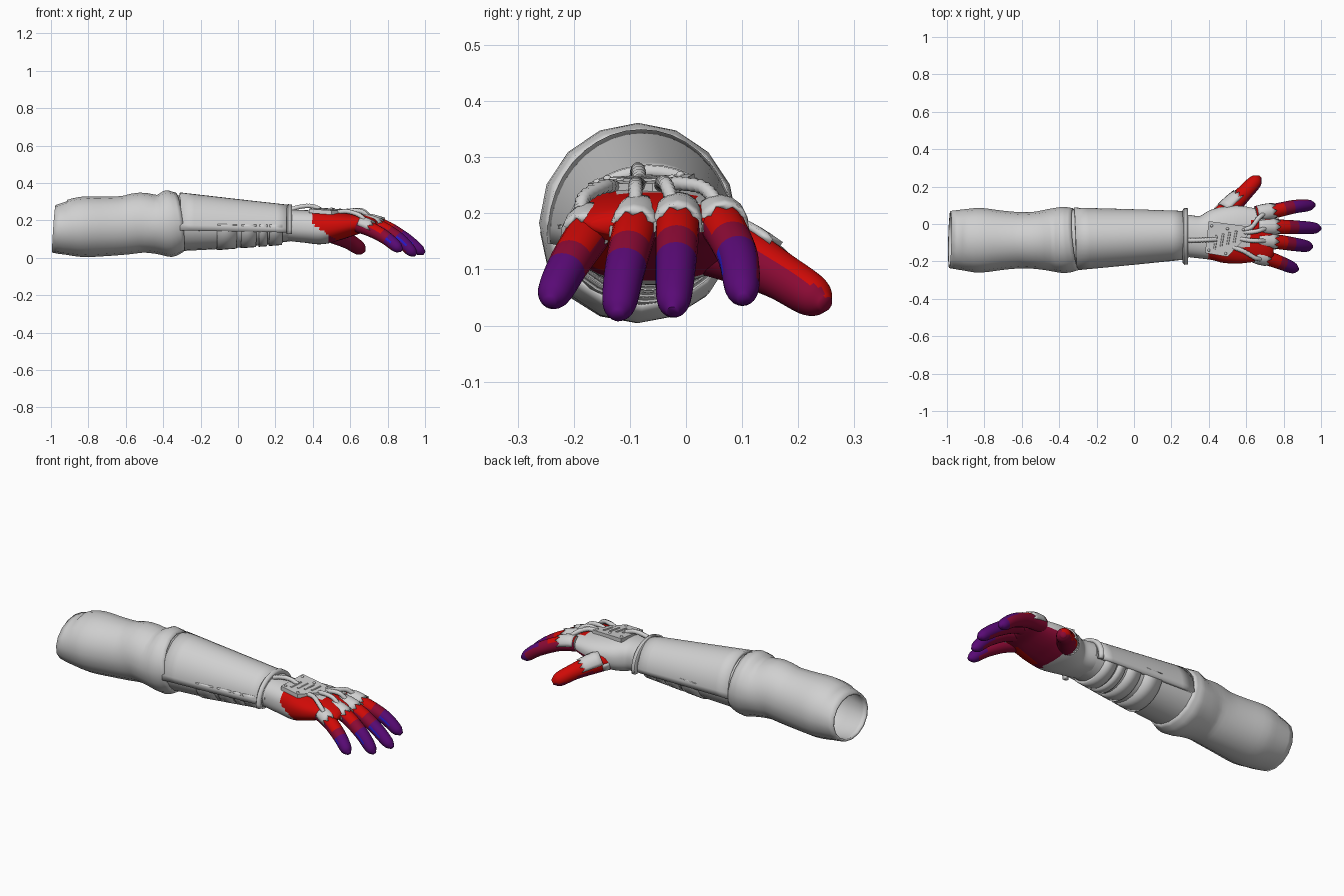
import bpy, bmesh, math
from mathutils import Vector

if "Cube" in bpy.data.objects:
    bpy.data.objects.remove(bpy.data.objects["Cube"], do_unlink=True)


def material(name, color):
    m = bpy.data.materials.new(name)
    m.use_nodes = True
    m.diffuse_color = (*color, 1)
    m.node_tree.nodes["Principled BSDF"].inputs["Base Color"].default_value = (*color, 1)
    return m


MATS = [material("light_grey", (0.63, 0.63, 0.63)), material("red", (0.63, 0.003, 0.002)),
        material("crimson", (0.26, 0.003, 0.035)), material("purple", (0.1, 0.003, 0.18)),
        material("blue", (0.02, 0.01, 0.6))]
GREY, RED, CRIMSON, PURPLE, BLUE = range(5)


def finish(name, bm, angle=40, thick=0):
    me = bpy.data.meshes.new(name)
    bm.to_mesh(me)
    bm.free()
    for m in MATS:
        me.materials.append(m)
    ob = bpy.data.objects.new(name, me)
    bpy.context.collection.objects.link(ob)
    bpy.ops.object.select_all(action='DESELECT')
    ob.select_set(True)
    bpy.context.view_layer.objects.active = ob
    bpy.ops.object.shade_smooth_by_angle(angle=math.radians(angle))
    if thick:
        mod = ob.modifiers.new("thickness", 'SOLIDIFY')
        mod.thickness = thick
        mod.offset = -1


def refine(keys, n):
    """Catmull-Rom through (x, y, z, width, height) keys."""
    P = [Vector(k) for k in keys]
    P = [2 * P[0] - P[1]] + P + [2 * P[-1] - P[-2]]
    out = []
    for i in range(1, len(P) - 2):
        a, b, c, d = P[i - 1:i + 3]
        for s in range(n):
            t = s / n
            out.append(0.5 * (2 * b + (c - a) * t + (2 * a - 5 * b + 4 * c - d) * t * t
                              + (3 * b - a - 3 * c + d) * t ** 3))
    return out + [P[-2]]


def sweep(name, keys, n=4, sides=16, arc=None, cap=True, thick=0, rule=None,
          zigzag=0, ribs=0, shear=None, power=1, angle=40):
    """Loft elliptical rings along a path; arc in degrees gives an open plate."""
    rings = refine(keys, n)
    bm = bmesh.new()
    lo, hi = arc or (0, 360)
    count = sides + 1 if arc else sides
    grid = []
    for i, r in enumerate(rings):
        c = Vector(r[:3])
        t = (Vector(rings[min(i + 1, len(rings) - 1)][:3])
             - Vector(rings[max(i - 1, 0)][:3])).normalized()
        s = Vector((0, 0, 1)).cross(t).normalized()
        u = t.cross(s)
        k = 1 + ribs * (i % 2)
        row = []
        for j in range(count):
            a = math.radians(lo + (hi - lo) * j / sides)
            ca, sa = (math.copysign(abs(f(a)) ** power, f(a)) for f in (math.cos, math.sin))
            p = c + s * ca * r[3] * k + u * sa * r[4] * k
            if zigzag and i == len(rings) - 1 and j % 2:
                p -= t * zigzag
            if shear:
                p.x += shear(p)
            row.append(bm.verts.new(p))
        grid.append(row)
    for i in range(len(grid) - 1):
        for j in range(sides):
            q = (j + 1) % count
            f = bm.faces.new((grid[i][j], grid[i][q], grid[i + 1][q], grid[i + 1][j]))
            f.normal_update()
            if rule:
                f.material_index = rule(f.calc_center_median(), f.normal, i / (len(grid) - 1))
    if cap and not arc:
        bm.faces.new(grid[0][::-1])
        f = bm.faces.new(grid[-1])
        if rule:
            f.material_index = rule(f.calc_center_median(), Vector((1, 0, 0)), 1)
    finish(name, bm, angle, thick)


# Upper sleeve with soft bulges and a slanted open end
sweep("upper_sleeve", [
    (-.985, -.083, .155, .153, .127), (-.9, -.085, .161, .165, .15), (-.82, -.087, .166, .173, .162),
    (-.7, -.087, .169, .158, .159), (-.6, -.087, .175, .15, .157), (-.52, -.087, .188, .154, .161),
    (-.44, -.085, .18, .168, .157), (-.37, -.085, .183, .177, .179), (-.31, -.08, .19, .166, .159)],
    n=3, sides=16, cap=False, thick=.012,
    shear=lambda p: (p.z - .155) * .14 if p.x < -.92 else 0)

# Forearm: inner sleeve, top shell, cuff and underside bands
sweep("forearm_sleeve", [(-.34, -.08, .185, .158, .151), (0, -.072, .172, .14, .118),
                         (.29, -.062, .175, .117, .085)], sides=20)
sweep("forearm_shell", [(-.315, -.08, .16, .168, .19), (-.02, -.07, .153, .15, .163),
                        (.275, -.06, .145, .13, .138)], arc=(-4, 184), sides=20, thick=.02)
sweep("wrist_cuff", [(.258, -.066, .15, .138, .126), (.268, -.066, .15, .152, .137),
                     (.288, -.066, .15, .15, .135)], n=1, arc=(-10, 190), sides=20, thick=.025)
for i, (x, w) in enumerate([(-.115, .105), (.015, .08), (.11, .045), (.165, .07)]):
    ends = []
    for e in (x, x + w):
        f = (e + .34) / .63
        ends.append((e, -.08 + .018 * f, .175, .171 - .044 * f, .152 - .05 * f))
    sweep("underside_band_%d" % (i + 1), ends, n=1, sides=16, arc=(178, 362), thick=.018)


# Hand with coloured palm, pointed red outer edge and knuckle line
def hand_rule(c, nrm, k):
    if c.y < -.13 and c.x > .39 and c.z > .185 - (c.x - .39) * .65:
        return RED
    if nrm.z < -.3:
        return CRIMSON if c.x > .49 else GREY
    return RED if c.x > .62 and c.y < .02 or c.x > .7 else GREY


sweep("hand", [
    (.27, -.062, .175, .112, .084), (.36, -.07, .168, .115, .087), (.45, -.06, .163, .145, .09),
    (.55, -.057, .172, .155, .074), (.65, -.06, .182, .142, .052), (.72, -.06, .18, .128, .035),
    (.745, -.06, .178, .11, .018)], n=8, sides=48, power=.85, rule=hand_rule, angle=60)


# Fingers, each with a grey knuckle plate over its base
def finger_rule(start, inner):
    def rule(c, nrm, k):
        if k < .68 and (nrm.z < -.45 or nrm.y > inner):
            return CRIMSON
        if nrm.y < -.95 and nrm.z > 0 and start < k < .62:
            return BLUE
        if k > start:
            return PURPLE
        return RED if nrm.z > .15 and k < start - .09 else CRIMSON
    return rule


FINGERS = {
    "index": [(.65, .055, .19), (.75, .07, .17), (.86, .093, .12), (.935, .1, .065), (.965, .103, .045)],
    "middle": [(.65, -.014, .195), (.77, -.015, .169), (.88, -.018, .109), (.965, -.022, .045),
               (.996, -.024, .024)],
    "ring": [(.65, -.083, .192), (.76, -.094, .161), (.86, -.109, .1), (.925, -.119, .038),
             (.951, -.122, .016)],
    "pinky": [(.64, -.165, .178), (.715, -.183, .149), (.79, -.21, .107), (.85, -.235, .058),
              (.875, -.243, .04)]}
SIZES = (.041, .039, .036, .03, .011)
for name, path in FINGERS.items():
    sweep(name + "_finger", [(*p, r, r) for p, r in zip(path, SIZES)], n=7, sides=20, angle=60,
          rule=finger_rule(.5 if name == "pinky" else .44, .8 if name == "index" else 2))
    a, b = Vector(path[0]), Vector(path[1])
    sweep(name + "_knuckle_plate", [(*(a.lerp(b, f) + Vector((0, 0, h))), w, w) for f, h, w in
                                    ((.1, .005, .042), (.5, .007, .046), (1.05, .004, .044))],
          n=2, sides=8, arc=(-8, 188), thick=.012, zigzag=.025)

# Thumb, underside collar and outer thumb plate
sweep("thumb", [(.45, .02, .15, .055, .055), (.52, .095, .126, .052, .053), (.59, .165, .09, .043, .043),
                (.648, .226, .052, .037, .037), (.672, .25, .038, .014, .014)], n=7, sides=24, angle=60,
      rule=lambda c, nrm, k: RED if nrm.z - .5 * nrm.x + .3 * nrm.y > .15 else CRIMSON)
sweep("thumb_collar", [(.47, .045, .148, .058, .06), (.495, .072, .14, .055, .057)],
      n=1, sides=12, arc=(180, 360), thick=.012)
sweep("thumb_plate", [(.49, .065, .143, .059, .061), (.53, .105, .123, .058, .06),
                      (.57, .145, .103, .052, .054)], n=2, sides=6, arc=(0, 95),
      thick=.012, zigzag=.025)


# Back-of-hand plate with ribs and rivets, following one sloped plane
def plate_z(x, y):
    return .258 - .06 * (x - .4) + .06 * (y + .08)


bm = bmesh.new()
outline = [(.4, .015), (.38, -.155), (.5, -.175), (.61, -.06), (.6, -.012)]
base = bm.faces.new([bm.verts.new((x, y, plate_z(x, y) - .015)) for x, y in outline])
top = bmesh.ops.extrude_face_region(bm, geom=[base])
bmesh.ops.translate(bm, vec=(0, 0, .022), verts=[v for v in top["geom"]
                                                if isinstance(v, bmesh.types.BMVert)])
bmesh.ops.recalc_face_normals(bm, faces=bm.faces)
finish("back_plate", bm, 30)
for i in range(4):
    x = .43 + i * .035
    y0, y1 = -.135 + i * .012, -.06 + i * .008
    sweep("plate_rib_%d" % (i + 1), [(x, y0, plate_z(x, y0) + .007, .006, .005),
                                     (x + .012, y1, plate_z(x, y1) + .007, .006, .005)], n=1, sides=8)
for i, (x, y) in enumerate([(.415, -.01), (.4, -.14), (.49, -.158), (.585, -.03), (.5, -.025)]):
    bm = bmesh.new()
    bmesh.ops.create_uvsphere(bm, u_segments=10, v_segments=6, radius=.008)
    bmesh.ops.translate(bm, vec=(x, y, plate_z(x, y) + .006), verts=bm.verts)
    finish("plate_rivet_%d" % (i + 1), bm)

# Ribbed hoses from cuff to plate and from plate to knuckles
HOSES = {
    "wrist_hose": [(.275, -.088, .255), (.33, -.087, .273), (.39, -.085, .277), (.44, -.083, .26)],
    "index_hose": [(.59, -.03, .248), (.63, -.015, .253), (.665, .03, .246), (.695, .055, .22)],
    "middle_hose": [(.59, -.045, .248), (.635, -.042, .255), (.67, -.035, .25), (.7, -.025, .225)],
    "ring_hose": [(.57, -.08, .248), (.62, -.088, .253), (.665, -.09, .246), (.7, -.09, .218)],
    "pinky_hose": [(.53, -.125, .245), (.585, -.145, .248), (.645, -.18, .23), (.675, -.188, .205)]}
for name, path in HOSES.items():
    sweep(name, [(*p, .011, .011) for p in path], n=8, sides=10, ribs=.2, angle=60)
